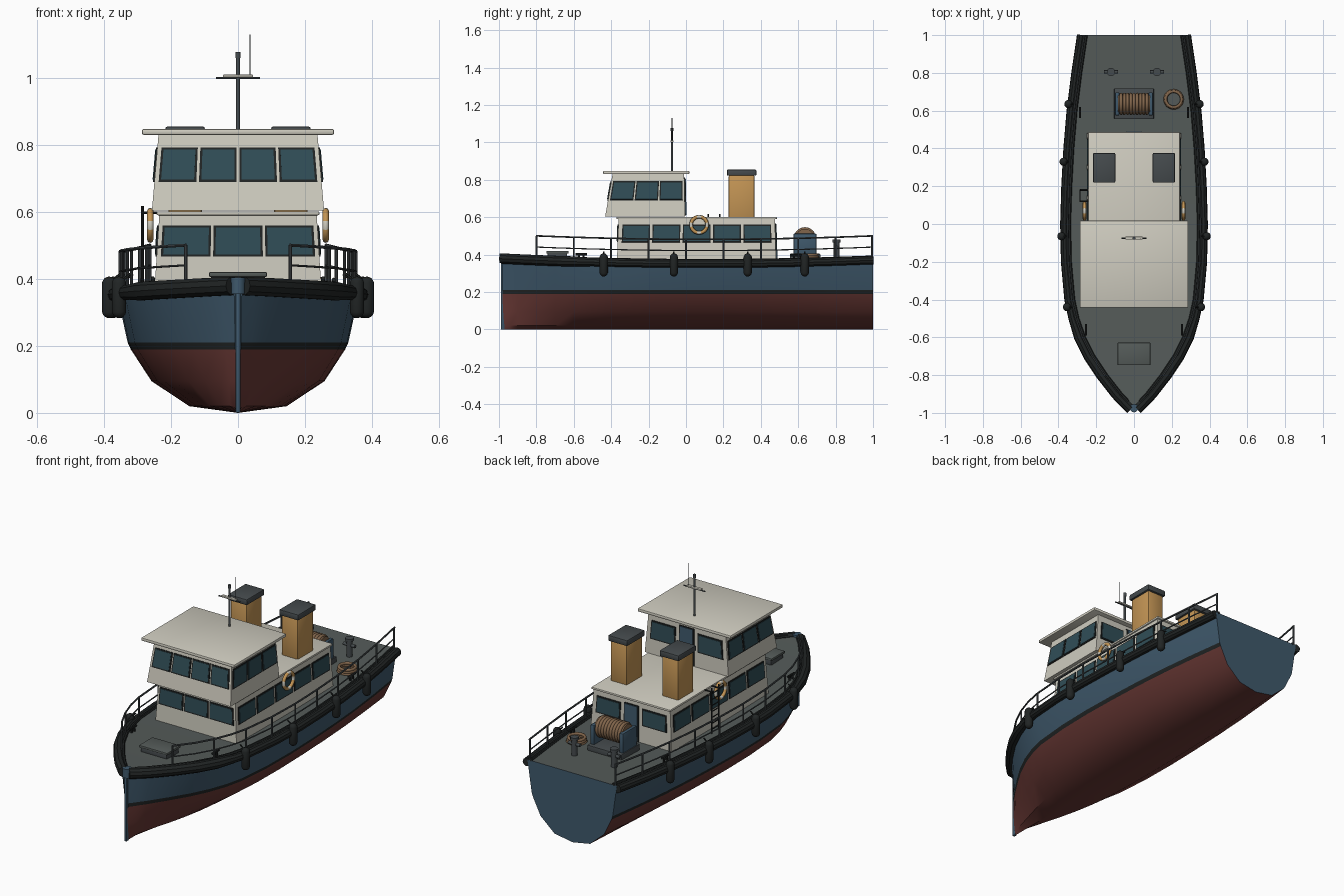
import bpy, bmesh, math
from mathutils import Vector, Matrix

if "Cube" in bpy.data.objects:
    bpy.data.objects.remove(bpy.data.objects["Cube"])


def mat(name, r, g, b):
    m = bpy.data.materials.new(name)
    m.diffuse_color = (r, g, b, 1)
    m.use_nodes = True
    m.node_tree.nodes["Principled BSDF"].inputs["Base Color"].default_value = m.diffuse_color
    return m


BLUE, RED = mat("blue", .05, .10, .15), mat("red", .14, .04, .035)
BLACK, DECK = mat("black", .015, .018, .018), mat("deck_grey", .09, .105, .10)
CREAM, GLASS = mat("cream", .62, .60, .52), mat("glass", .03, .075, .095)
TAN, STEEL = mat("tan", .55, .30, .09), mat("steel", .06, .07, .075)
ROPE = mat("rope", .22, .13, .07)

# deck edge half-widths along the length
EDGE = [(-.98, .012), (-.94, .052), (-.9, .09), (-.8, .168), (-.7, .235), (-.6, .285),
        (-.5, .32), (-.4, .342), (-.2, .36), (0, .364), (.2, .358), (.4, .347),
        (.6, .33), (.8, .305), (1, .275)]


def half(y):
    for (a, wa), (b, wb) in zip(EDGE, EDGE[1:]):
        if y <= b:
            return wa + (wb - wa) * (y - a) / (b - a)
    return EDGE[-1][1]


def sheer(y):
    return .352 + .028 * ((y - .1) / 1.1) ** 2


def finish(name, bm, *mats, smooth=True):
    bmesh.ops.recalc_face_normals(bm, faces=bm.faces)
    me = bpy.data.meshes.new(name)
    bm.to_mesh(me)
    bm.free()
    ob = bpy.data.objects.new(name, me)
    bpy.context.collection.objects.link(ob)
    for m in mats:
        me.materials.append(m)
    if smooth:
        bpy.ops.object.select_all(action='DESELECT')
        bpy.context.view_layer.objects.active = ob
        ob.select_set(True)
        bpy.ops.object.shade_smooth_by_angle(angle=math.radians(32))
    return ob


def prism(name, bottom, top, m, bevel=0):
    bm = bmesh.new()
    a = [bm.verts.new(p) for p in bottom]
    b = [bm.verts.new(p) for p in top]
    bm.faces.new(a)
    bm.faces.new(b)
    for i in range(4):
        j = (i + 1) % 4
        bm.faces.new((a[i], a[j], b[j], b[i]))
    if bevel:
        bmesh.ops.bevel(bm, geom=bm.edges[:], offset=bevel, segments=2, profile=.5, affect='EDGES')
    return finish(name, bm, m, smooth=bool(bevel))


def rect(x, y0, y1, z):
    return [Vector(p) for p in ((-x, y0, z), (x, y0, z), (x, y1, z), (-x, y1, z))]


def box(name, cx, hx, y0, y1, z0, z1, m, bevel=.004):
    o = Vector((cx, 0, 0))
    return prism(name, [p + o for p in rect(hx, y0, y1, z0)], [p + o for p in rect(hx, y0, y1, z1)], m, bevel)


def rod(name, a, b, r, m, seg=12):
    a, b = Vector(a), Vector(b)
    bm = bmesh.new()
    M = Matrix.Translation((a + b) / 2) @ (b - a).to_track_quat('Z', 'Y').to_matrix().to_4x4()
    bmesh.ops.create_cone(bm, cap_ends=True, segments=seg, radius1=r, radius2=r, depth=(b - a).length, matrix=M)
    return finish(name, bm, m)


def tube(name, pts, r, m, res=2):
    cu = bpy.data.curves.new(name, 'CURVE')
    cu.dimensions, cu.bevel_depth, cu.bevel_resolution, cu.use_fill_caps = '3D', r, res, True
    sp = cu.splines.new('POLY')
    sp.points.add(len(pts) - 1)
    for p, q in zip(sp.points, pts):
        p.co = (*q[:3], 1)
        p.radius = q[3] if len(q) > 3 else 1
    tmp = bpy.data.objects.new(name, cu)
    bm = bmesh.new()
    bpy.context.collection.objects.link(tmp)
    bm.from_mesh(tmp.to_mesh())
    bpy.data.objects.remove(tmp)
    return finish(name, bm, m)


def ring(name, loc, R, r, axis, *mats, seg=24):
    bpy.ops.mesh.primitive_torus_add(major_radius=R, minor_radius=r, major_segments=seg, minor_segments=8,
                                     location=loc, rotation=(0, math.pi / 2 if axis == 'X' else 0, 0))
    ob = bpy.context.object
    ob.name = name
    for m in mats:
        ob.data.materials.append(m)
    if len(mats) > 1:  # banded colouring
        for p in ob.data.polygons:
            p.material_index = int((math.degrees(math.atan2(p.center.y, p.center.x)) + 375) % 90 < 35)
    bpy.ops.object.shade_smooth_by_angle(angle=math.radians(60))


# hull: stations lofted from a round-bilged section
bm = bmesh.new()
SECTION = [(0, 0), (.40, .02), (.71, .095), (.88, .19), (.905, .21), (1, None)]
rows = []
for y, w in EDGE:
    t = max(0, (-y - .3) / .7)
    pts = []
    for k, z in SECTION:
        top = sheer(y) + .015
        z = top if z is None else z
        pts.append((w * k * (1 - .45 * t * t * (1 - z / top)), z))
    full = [(-x, z) for x, z in pts[:0:-1]] + pts
    rows.append([bm.verts.new((x, y, z)) for x, z in full])
band = [1, 2, 0, 0, 0]
for a, b in zip(rows, rows[1:]):
    for i in range(10):
        f = bm.faces.new((a[i], a[i + 1], b[i + 1], b[i]))
        f.material_index = (band + band[::-1])[i]
    bm.faces.new((a[0], b[0], b[-1], a[-1])).material_index = 3
bm.faces.new(rows[-1]).material_index = 1
bm.faces.new(rows[0]).material_index = 1
finish("hull", bm, RED, BLUE, BLACK, DECK)
box("stem_bar", 0, .007, -.99, -.97, 0, .395, BLUE, .003)
rod("stem_cap", (0, -.975, .355), (0, -.975, .405), .022, BLUE, 16)

for s, side in ((-1, "port"), (1, "starboard")):
    # rubbing strake and hanging fenders
    tube("rub_rail_" + side, [(s * (w + .004), y, sheer(y), 1.25 if y < -.5 else 1) for y, w in EDGE], .023, BLACK, 3)
    tube("toe_rail_" + side, [(s * max(w - .022, .002), y, sheer(y) + .018) for y, w in EDGE[1:]], .008, BLACK, 1)
    for y in (-.44, -.065, .33, .635):
        bm = bmesh.new()
        bmesh.ops.create_uvsphere(bm, u_segments=14, v_segments=9, radius=.022)
        for v in bm.verts:
            v.co.z += .04 if v.co.z > 0 else -.04
        bmesh.ops.translate(bm, verts=bm.verts, vec=(s * (half(y) + .022), y, .345))
        finish("fender_" + side, bm, BLACK)
        rod("fender_line", (s * (half(y) + .02), y, .39), (s * (half(y) - .012), y, .415), .004, BLACK, 6)
    # guard rails
    ys = [-.8 + .2 * i for i in range(10)]
    for h, r in ((.13, .005), (.07, .0035)):
        tube("guard_rail_" + side, [(s * (half(y) - .012), y, sheer(y) + h)
                                    for y in [-.8 + .1 * i for i in range(19)]], r, STEEL, 1)
    for y in ys:
        y = min(y, .995)
        rod("rail_post_" + side, (s * (half(y) - .012), y, sheer(y)), (s * (half(y) - .012), y, sheer(y) + .13), .005, STEEL, 8)
    # deck cleats and bollards
    for y in (-.56, .59):
        x, z = s * (half(y) - .045), sheer(y) + .015
        rod("cleat_bar", (x, y - .03, z + .025), (x, y + .03, z + .025), .006, BLACK, 8)
        for d in (-.012, .012):
            rod("cleat_leg", (x, y + d, z - .005), (x, y + d, z + .025), .006, BLACK, 8)
    x = s * .122
    rod("bollard_post", (x, .805, .37), (x, .805, .465), .016, STEEL)
    rod("bollard_cap", (x, .805, .465), (x, .805, .48), .022, STEEL)
    rod("bollard_pin", (x - .036, .805, .44), (x + .036, .805, .44), .009, STEEL)
    # funnels and lifebuoys
    box("funnel_" + side, s * .158, .05, .228, .366, .59, .825, TAN, .008)
    box("funnel_cap_" + side, s * .158, .059, .219, .376, .822, .855, STEEL, .006)
    ring("lifebuoy_" + side, (s * .262, .07, .56), .043, .0095, 'X', TAN, CREAM)


def panel(name, q, u0, u1, v0, v1, depth, m):
    n = (q[1] - q[0]).cross(q[3] - q[0]).normalized()
    P = [q[0].lerp(q[1], u).lerp(q[3].lerp(q[2], u), v) for u, v in ((u0, v0), (u1, v0), (u1, v1), (u0, v1))]
    prism(name, [p - n * .004 for p in P], [p + n * depth for p in P], m)


def window(q, u0, u1, v0, v1):
    f = .007
    fu, fv = f / (q[1] - q[0]).length, f / (q[3] - q[0]).length
    panel("window_frame", q, u0, u1, v0, v1, .004, BLACK)
    panel("window_glass", q, u0 + fu, u1 - fu, v0 + fv, v1 - fv, .006, GLASS)


def house(name, lo, hi, n_front, n_side, v0, v1):
    # tapered deckhouse with window rows on all four walls and a rear door
    prism(name, lo, hi, CREAM)
    for i, count in ((0, n_front), (1, n_side), (3, n_side)):
        j = (i + 1) % 4
        q = (lo[i], lo[j], hi[j], hi[i])
        for k in range(count):
            c = .965 / count
            window(q, .0175 + k * c + .008, .0175 + (k + 1) * c - .008, v0, v1)
    q = (lo[2], lo[3], hi[3], hi[2])
    panel("door_frame", q, .405, .595, .02, .9, .004, BLACK)
    panel("rear_door", q, .42, .58, .03, .88, .008, BLUE)
    for a, b in ((.05, .36), (.64, .95)):
        window(q, a, b, v0, v1)


house("lower_cabin", rect(.25, -.37, .482, .355), rect(.235, -.36, .475, .592), 3, 5, .47, .865)
box("cabin_roof", 0, .243, -.372, .486, .59, .602, CREAM)
house("wheelhouse", rect(.257, -.432, -.005, .605), rect(.237, -.392, -.01, .835), 4, 3, .365, .815)
box("wheelhouse_roof", 0, .287, -.443, .018, .83, .848, CREAM, .006)

# mast with crossbar, radar bar, lamp and whip aerial
rod("mast", (0, -.075, .84), (0, -.075, 1.065), .006, STEEL)
rod("mast_lamp", (0, -.075, 1.06), (0, -.075, 1.078), .008, STEEL)
rod("mast_crossbar", (-.066, -.075, 1.0), (.066, -.075, 1.0), .0035, STEEL, 8)
box("radar_bar", 0, .045, -.083, -.067, 1.002, 1.01, CREAM, .002)
rod("whip_aerial", (.036, -.075, 1.0), (.036, -.075, 1.13), .002, STEEL, 6)

# foredeck hatch
box("hatch_base", 0, .08, -.74, -.635, .375, .41, STEEL)
box("hatch_lid", 0, .087, -.747, -.628, .406, .42, DECK)

# towing winch with rope turns
box("winch_base", 0, .105, .555, .718, .365, .405, STEEL)
for s in (-1, 1):
    box("winch_cheek", s * .089, .011, .575, .697, .40, .512, BLUE)
rod("winch_drum", (-.085, .636, .488), (.085, .636, .488), .05, ROPE, 24)
for i in range(9):
    ring("winch_rope", (-.068 + .017 * i, .636, .488), .05, .009, 'X', ROPE)

# coiled rope on the aft deck
for i in range(3):
    ring("rope_coil", (.21, .66, .376 + .011 * i), .046 - .002 * i, .008, 'Z', ROPE)

# boarding ladder on the port side
for y in (.12, .18):
    rod("ladder_rail", (-.285, y, .365), (-.285, y, .618), .004, BLACK, 8)
    rod("ladder_bracket", (-.285, y, .598), (-.235, y, .598), .004, BLACK, 8)
for i in range(7):
    rod("ladder_rung", (-.285, .12, .39 + .033 * i), (-.285, .18, .39 + .033 * i), .003, BLACK, 8)
